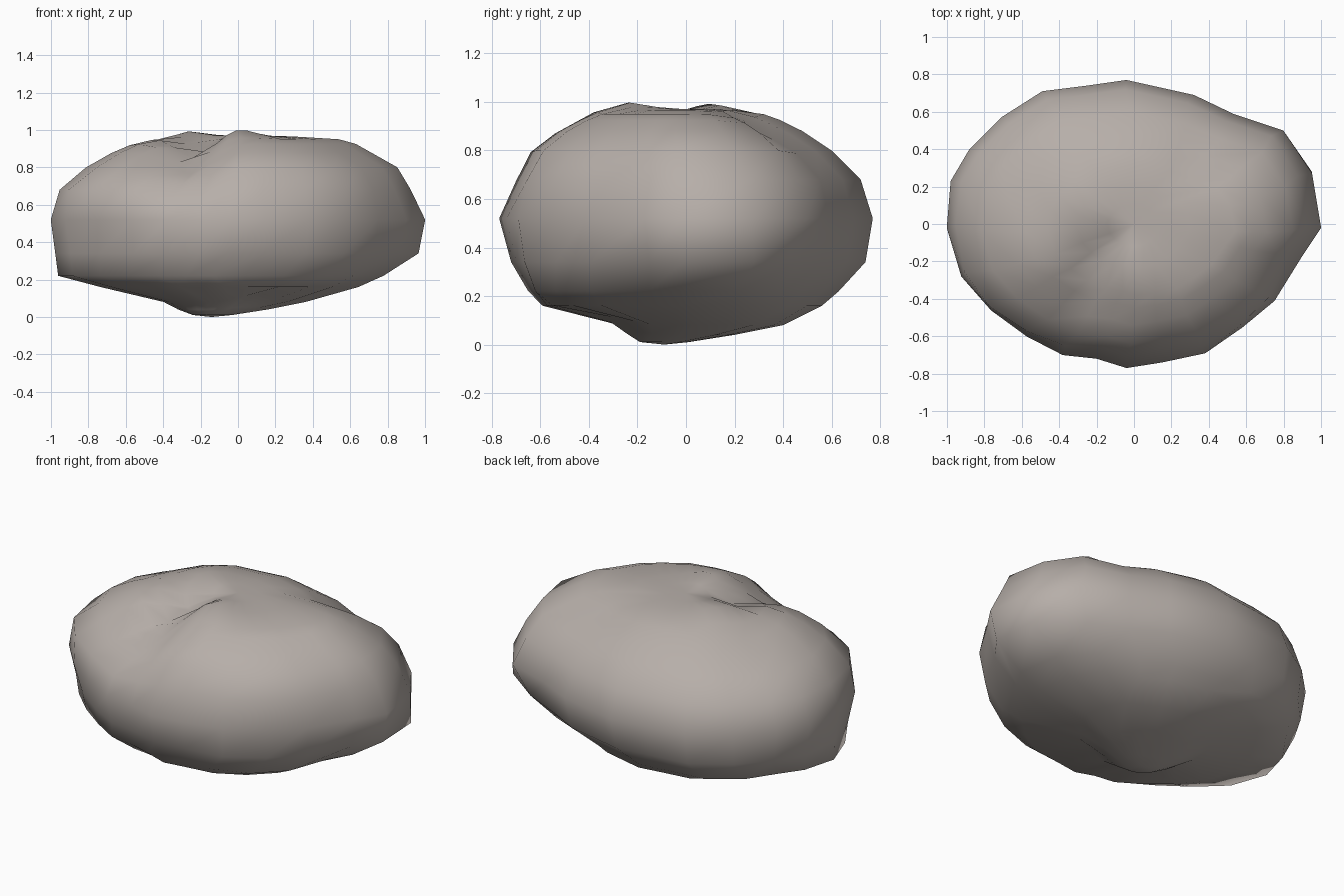
import bpy
import bmesh
import math
from mathutils import Vector

default_cube = bpy.data.objects.get("Cube")
if default_cube:
    bpy.data.objects.remove(default_cube, do_unlink=True)

HALF_DEPTH = 0.77

# Widest outline of the boulder, seen from above
outline = [
    (1, -.02), (.95, .27), (.8, .5), (.53, .59), (.32, .69), (-.04, .77),
    (-.25, .74), (-.49, .71), (-.71, .57), (-.88, .4), (-.98, .23),
    (-1, -.02), (-.92, -.28), (-.76, -.46), (-.57, -.6), (-.38, -.7),
    (-.2, -.72), (-.04, -.77), (.15, -.74), (.38, -.69), (.58, -.55),
    (.75, -.41), (.9, -.17)]

# Height, then right, left, front and back reach of each layer
layers = [
    (.01, -.24, -.03, -.19, .01),
    (.04, -.32, .16, -.24, .2),
    (.08, -.4, .36, -.31, .4),
    (.16, -.74, .64, -.59, .56),
    (.22, -.97, .77, -.65, .63),
    (.34, -.98, .95, -.72, .74),
    (.52, -1, 1, -.77, .77),
    (.68, -.94, .92, -.7, .72),
    (.8, -.81, .85, -.64, .6),
    (.88, -.68, .71, -.54, .48),
    (.925, -.58, .63, -.45, .39),
    (.95, -.46, .54, -.38, .32),
    (.965, -.3, .3, -.24, .2),
    (.97, -.14, .14, -.12, .1)]

# Bumps and hollows: x, y, width, height change, on the upper side or not
features = [
    (0, -.25, .12, .04, True),
    (-.28, .12, .12, .03, True),
    (-.2, -.17, .12, -.08, True),
    (-.25, -.37, .14, -.08, True),
    (-.3, -.54, .19, -.09, True),
    (.36, .32, .15, -.04, True),
    (-.6, .15, .16, -.03, True),
    (.12, -.32, .13, .05, False)]

# Sideways swells and pinches: compass angle, height, angular width, push
swells = [
    (-42, .7, 25, .06),
    (-45, .24, 25, .1),
    (-149, .68, 25, .06),
    (-149, .25, 20, -.03),
    (14, .34, 12, .06),
    (34, .33, 12, -.06),
    (163, .22, 12, -.06)]


def bell(offset, width):
    """Smooth falloff from one at the middle to nothing far away."""
    return math.exp(-(offset / width) ** 2)


def sculpted(x, y, z):
    """Move a surface point by the nearby swells, bumps and hollows."""
    compass = math.atan2(y, x)
    push = 0
    for angle, height, width, amount in swells:
        turn = math.remainder(compass - math.radians(angle), math.tau)
        push += amount * bell(math.degrees(turn), width) * bell(z - height, .1)
    x += push * math.cos(compass)
    y += push * math.sin(compass)
    lift = 0
    for fx, fy, width, height, upper in features:
        if upper == (z > .55):
            lift += height * bell(math.hypot(x - fx, y - fy), width)
    return Vector((x, y, z + lift))


def add_layer(bm, height, right, left, front, back):
    """Fit the outline to the reach of one layer."""
    ring = []
    for px, py in outline:
        x = (right + left) / 2 + px * (left - right) / 2
        y = (front + back) / 2 + py / HALF_DEPTH * (back - front) / 2
        ring.append(bm.verts.new(sculpted(x, y, height)))
    return ring


def cap(bm, ring, centre):
    """Close an end ring with a fan of triangles."""
    tip = bm.verts.new(centre)
    for i, vert in enumerate(ring):
        bm.faces.new((tip, vert, ring[(i + 1) % len(ring)]))


# Boulder: stacked layers, bridged and capped
bm = bmesh.new()
rings = [add_layer(bm, *layer) for layer in layers]
for lower, upper in zip(rings, rings[1:]):
    for i in range(len(outline)):
        j = (i + 1) % len(outline)
        bm.faces.new((lower[i], lower[j], upper[j], upper[i]))
cap(bm, rings[0], (-.14, -.09, 0))
cap(bm, rings[-1], sculpted(0, 0, .97))
bmesh.ops.recalc_face_normals(bm, faces=bm.faces)
for face in bm.faces:
    face.smooth = True

mesh = bpy.data.meshes.new("boulder")
bm.to_mesh(mesh)
bm.free()
boulder = bpy.data.objects.new("boulder", mesh)
bpy.context.collection.objects.link(boulder)

# Warm grey stone
stone = bpy.data.materials.new("warm_grey_stone")
stone.use_nodes = True
colour = (.47, .425, .395, 1)
stone.diffuse_color = colour
stone.node_tree.nodes["Principled BSDF"].inputs["Base Color"].default_value = colour
mesh.materials.append(stone)
